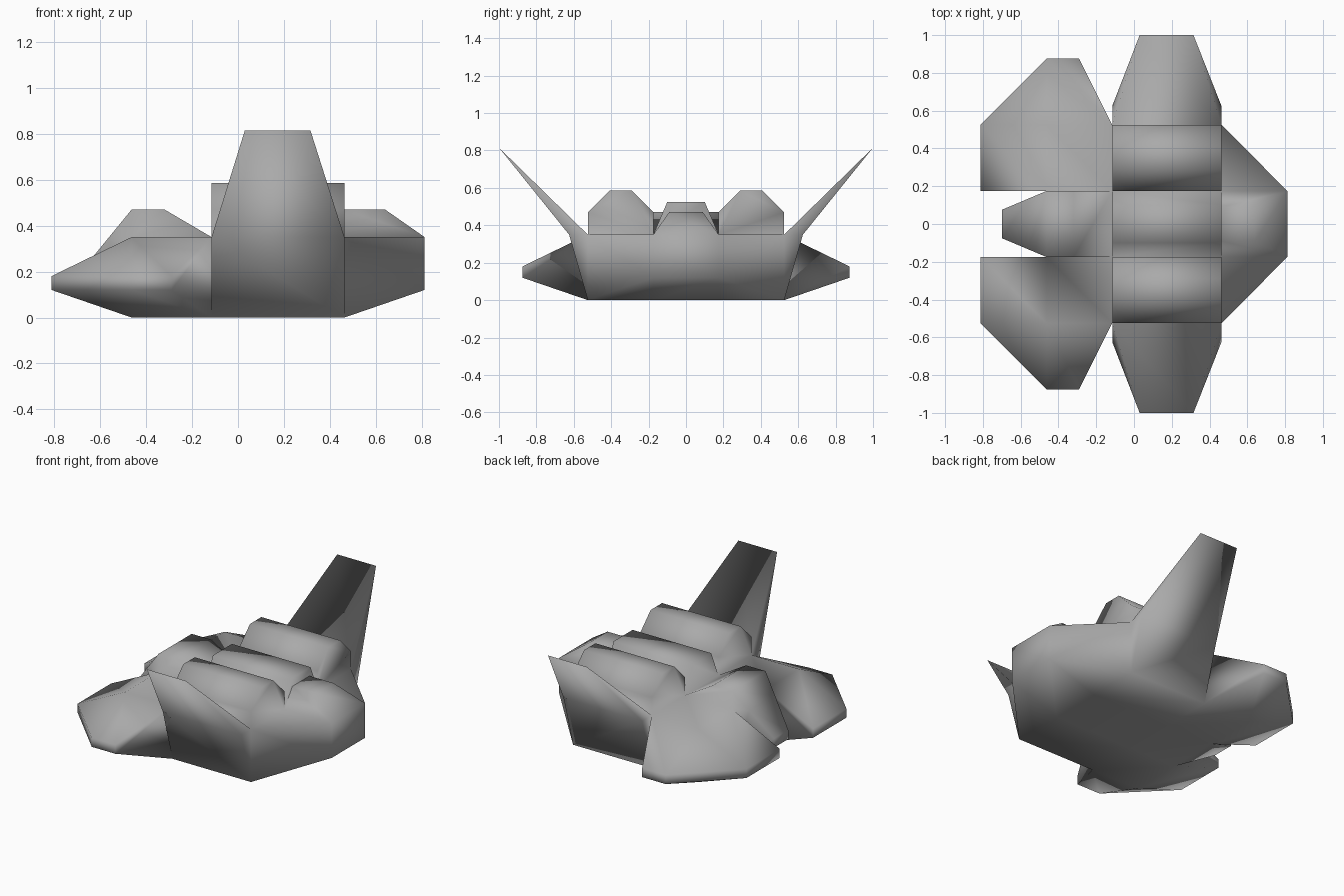
import bpy, bmesh
from collections import Counter
from mathutils import Vector

if "Cube" in bpy.data.objects:
    bpy.data.objects.remove(bpy.data.objects["Cube"])

# Shared grid lines of the ship
XF, XM, XR, XE = -0.463, -0.115, 0.463, 0.812   # front, middle, rear, stern end
YI, YO = 0.175, 0.525                           # inner and outer width
DECK = 0.35
CUTS = [(0, XF), (0, XM), (0, XR), (1, -YO), (1, -YI), (1, YI), (1, YO), (2, DECK)]


def box(x0, x1, y0, y1, z0, z1):
    return [(x, y, z) for x in (x0, x1) for y in (y0, y1) for z in (z0, z1)]


def cell(points):
    """Convex solid, split along the shared grid lines."""
    bm = bmesh.new()
    for p in points:
        bm.verts.new(p)
    bmesh.ops.remove_doubles(bm, verts=bm.verts, dist=1e-4)
    bmesh.ops.convex_hull(bm, input=bm.verts)
    bmesh.ops.dissolve_limit(bm, angle_limit=0.01, verts=bm.verts, edges=bm.edges)
    for axis, value in CUTS:
        co, no = Vector(), Vector()
        co[axis], no[axis] = value, 1
        bmesh.ops.bisect_plane(bm, geom=bm.verts[:] + bm.edges[:] + bm.faces[:],
                               dist=1e-4, plane_co=co, plane_no=no)
    bmesh.ops.recalc_face_normals(bm, faces=bm.faces)
    return bm


def face_key(face):
    return tuple(round(c * 500 + 0.1) for c in face.calc_center_bounds())


# Main hull with tapered stern
cells = [cell(box(XM, XR, -YO, YO, 0, DECK) + box(XE, XE, -YI, YI, 0.12, DECK))]

# Cockpit with pointed nose and sloping back
cells.append(cell(box(-0.70, -0.70, -0.075, 0.075, 0.12, 0.18)
                  + box(XF, XF, -YI, YI, 0, 0.47)
                  + box(-0.32, -0.32, -YI, YI, 0, 0.47)
                  + box(XM, XM, -YI, YI, 0, DECK)))

# Raised spine between the engines, and the lower hump on the stern
cells.append(cell(box(XM, XR, -YI, YI, DECK, DECK) + box(XM, XR, -0.1, 0.1, 0.525, 0.525)))
cells.append(cell(box(XR, XE, -YI, YI, DECK, DECK) + box(XR, 0.64, -0.09, 0.09, 0.47, 0.47)))

for s in (1, -1):
    # Front wing prong with thin bevelled rim
    cells.append(cell(box(XF, XM, s * YI, s * YO, 0, DECK)
                      + box(-XE, -XE, s * YI, s * YO, 0.12, 0.18)
                      + box(XF, -0.29, s * 0.875, s * 0.875, 0.12, 0.18)))
    # Engine pod with chamfered top
    cells.append(cell(box(XM, XR, s * YI, s * YO, DECK, 0.47)
                      + box(XM, XR, s * 0.29, s * 0.41, DECK, 0.585)))
    # Swept fin: wedge root plus blade
    root = box(XM, XR, s * YO, s * 0.625, DECK, DECK)
    cells.append(cell(root + box(XM, XR, s * YO, s * YO, 0, DECK)))
    cells.append(cell(root + box(0.03, 0.315, s, s, 0.815, 0.815)))

# Drop faces where two solids touch and weld all into one smooth skin
count = Counter(face_key(f) for bm in cells for f in bm.faces)
skin = bmesh.new()
for bm in cells:
    hidden = [f for f in bm.faces if count[face_key(f)] > 1]
    bmesh.ops.delete(bm, geom=hidden, context='FACES')
    piece = bpy.data.meshes.new("piece")
    bm.to_mesh(piece)
    skin.from_mesh(piece)
    bm.free()
    bpy.data.meshes.remove(piece)
bmesh.ops.remove_doubles(skin, verts=skin.verts, dist=1e-4)
for f in skin.faces:
    f.smooth = True

mesh = bpy.data.meshes.new("spaceship_hull")
skin.to_mesh(mesh)
skin.free()
grey = bpy.data.materials.new("dark_grey")
grey.diffuse_color = (0.4, 0.4, 0.4, 1)
grey.use_nodes = True
grey.node_tree.nodes["Principled BSDF"].inputs["Base Color"].default_value = grey.diffuse_color
mesh.materials.append(grey)
bpy.context.collection.objects.link(bpy.data.objects.new("spaceship_hull", mesh))
